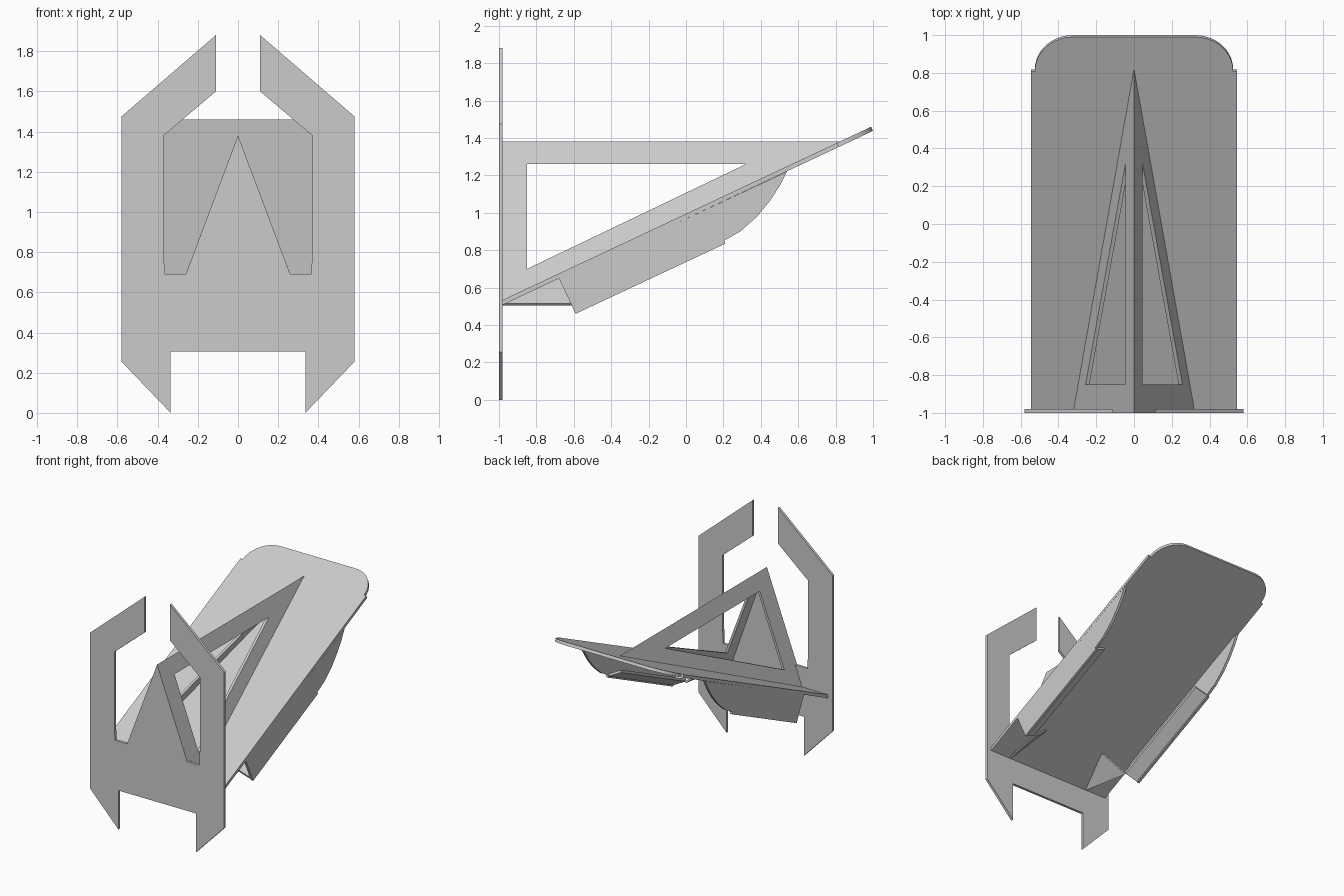
import bpy, bmesh, math
from mathutils import Vector

cube = bpy.data.objects.get("Cube")
if cube:
    bpy.data.objects.remove(cube, do_unlink=True)

grey = bpy.data.materials.new("plain_grey")
grey.use_nodes = True
GREY = (0.6, 0.6, 0.6, 1)
grey.diffuse_color = GREY
grey.node_tree.nodes["Principled BSDF"].inputs["Base Color"].default_value = GREY

THICK = 0.02


def slab(name, faces, thickness, mirrored=False, clamp=False):
    """Sheet faces thickened along a vector, optionally mirrored across x."""
    bm = bmesh.new()
    for points in faces:
        bm.faces.new([bm.verts.new(p) for p in points])
    bmesh.ops.remove_doubles(bm, verts=bm.verts, dist=1e-5)
    sheet = bm.faces[:]
    copy = bmesh.ops.extrude_face_region(bm, geom=sheet, use_keep_orig=True)
    for v in copy["geom"]:
        if isinstance(v, bmesh.types.BMVert):
            v.co += Vector(thickness)
            if clamp:
                v.co.x = max(0, v.co.x)
    bmesh.ops.remove_doubles(bm, verts=bm.verts, dist=1e-5)
    bmesh.ops.recalc_face_normals(bm, faces=bm.faces)
    mesh = bpy.data.meshes.new(name)
    bm.to_mesh(mesh)
    bm.free()
    mesh.materials.append(grey)
    obj = bpy.data.objects.new(name, mesh)
    bpy.context.collection.objects.link(obj)
    if mirrored:
        obj.modifiers.new("mirror", 'MIRROR')
    return obj


def symmetric(half):
    """Close a half outline with its reflection across the centre line."""
    return half + [(-x, v) for x, v in reversed(half) if x > 0]


# Upright front plate with two hooked arms and two feet
plate = symmetric([(0.335, 0.305), (0.335, 0), (0.58, 0.255), (0.58, 1.475),
                   (0.11, 1.88), (0.11, 1.6), (0.37, 1.38), (0.37, 0.82),
                   (0.365, 0.69), (0.26, 0.69), (0, 1.38)])
slab("front_plate", [[(x, -1, z) for x, z in plate]], (0, THICK, 0))

# Sloping board with rounded rear corners
SLOPE = math.atan(0.47)
along = Vector((0, math.cos(SLOPE), math.sin(SLOPE)))
up = Vector((0, -math.sin(SLOPE), math.cos(SLOPE)))
start = Vector((0, -0.985, 0.505))
LENGTH, RADIUS = 2.193, 0.2
board = [(0.545, 0), (0.545, LENGTH - RADIUS), (0.525, LENGTH - RADIUS)]
for i in range(1, 11):
    a = math.radians(9 * i)
    board.append((0.525 - RADIUS + RADIUS * math.cos(a),
                  LENGTH - RADIUS + RADIUS * math.sin(a)))
slab("sloping_board",
     [[start + along * u + Vector((x, 0, 0)) for x, u in symmetric(board)]],
     up * 0.024)

# Leaning brace walls meeting in a level ridge, each with a triangular opening
RIDGE = 1.38


def on_wall(y, z):
    return ((RIDGE - z) * 0.377, y, z)


outer = [on_wall(*p) for p in [(-0.985, RIDGE), (0.84, RIDGE), (-0.985, 0.525)]]
inner = [on_wall(*p) for p in [(-0.85, 1.26), (0.32, 1.26), (-0.85, 0.7)]]
frame = [[outer[i], outer[(i + 1) % 3], inner[(i + 1) % 3], inner[i]] for i in range(3)]
slab("brace_wall", frame, (-THICK, 0, 0), mirrored=True, clamp=True)

# Side flaps hanging under the board, with a curved rear edge
flap = [(-0.68, 0.65), (-0.59, 0.46), (0.21, 0.835), (0.205, 0.852), (0.29, 0.9),
        (0.38, 0.98), (0.45, 1.065), (0.505, 1.15), (0.54, 1.22)]
slab("side_flap", [[(0.545, y, z) for y, z in flap]], (-THICK, 0, 0), mirrored=True)

# Lips folded inward along the lower edge of the flaps
lip_edge = [Vector((0.545, -0.59, 0.46)), Vector((0.545, 0.21, 0.835))]
fold = Vector((-0.11, 0, 0)) + up * 0.06
slab("flap_lip", [[lip_edge[0], lip_edge[1], lip_edge[1] + fold, lip_edge[0] + fold]],
     up * THICK, mirrored=True)

# Triangular gussets between front plate, board and lips
slab("gusset", [[(0.36, -0.985, 0.505), (0.26, -0.68, 0.65), (0.43, -0.61, 0.505)]],
     (0.01, 0, 0.01), mirrored=True)
